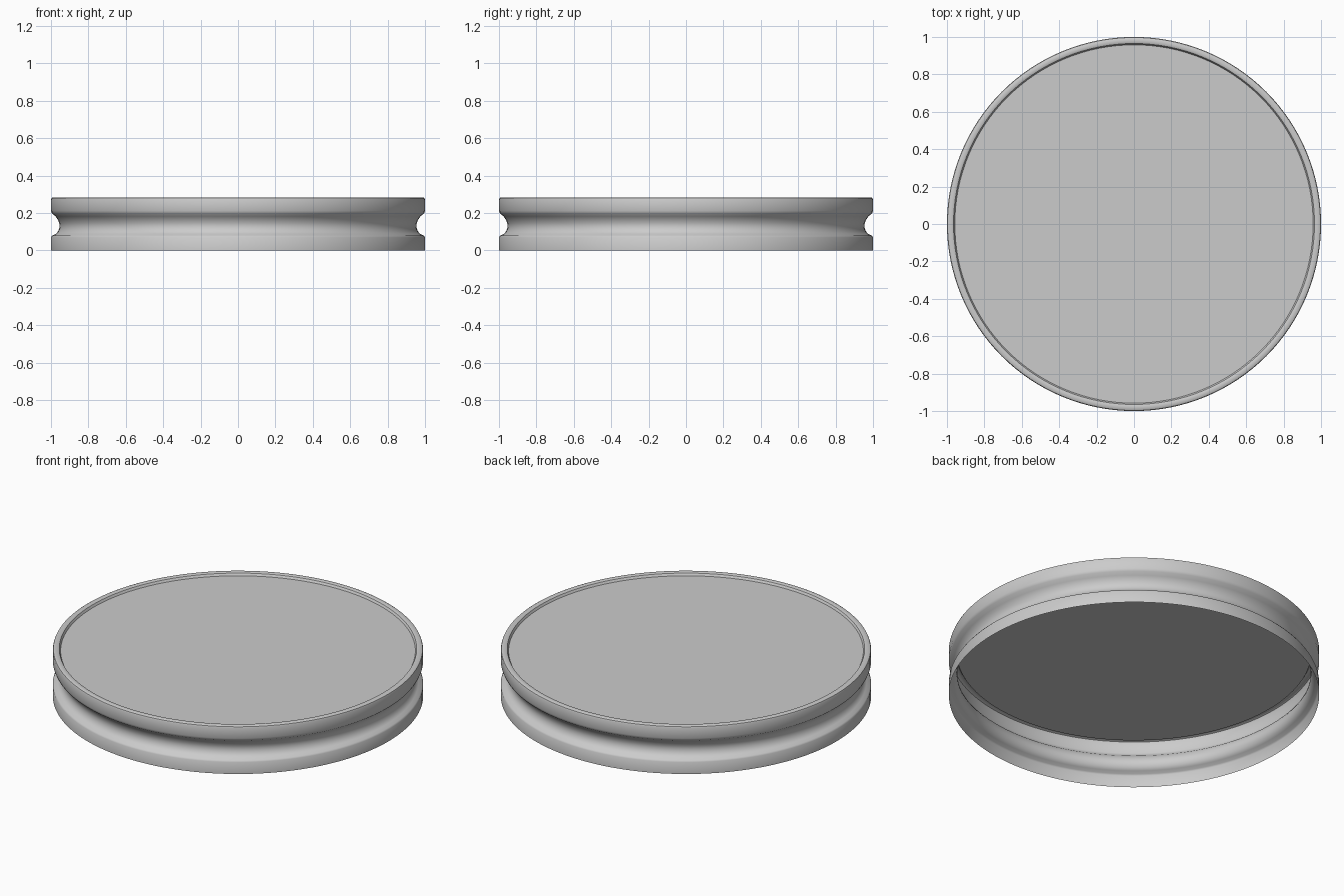
import bpy, bmesh, math

if "Cube" in bpy.data.objects:
    bpy.data.objects.remove(bpy.data.objects["Cube"])

# Half profile (radius, height) of the thin open-bottomed lid
profile = [(1.0, 0.0), (1.0, 0.07), (0.994, 0.079), (0.975, 0.088),
           (0.962, 0.102), (0.956, 0.118), (0.954, 0.132), (0.956, 0.146),
           (0.962, 0.162), (0.975, 0.182), (0.994, 0.197), (1.0, 0.212),
           (1.0, 0.272), (0.997, 0.280), (0.989, 0.284),
           (0.972, 0.284), (0.965, 0.281), (0.958, 0.268)]
SIDES = 128


def lathe(name, points, sides):
    bm = bmesh.new()
    rings = []
    for r, z in points:
        rings.append([bm.verts.new((r * math.cos(2 * math.pi * i / sides),
                                    r * math.sin(2 * math.pi * i / sides), z))
                      for i in range(sides)])
    for low, high in zip(rings, rings[1:]):
        for i in range(sides):
            j = (i + 1) % sides
            bm.faces.new((low[i], low[j], high[j], high[i]))
    # Recessed flat panel closes the top
    bm.faces.new(rings[-1])
    mesh = bpy.data.meshes.new(name)
    bm.to_mesh(mesh)
    bm.free()
    obj = bpy.data.objects.new(name, mesh)
    bpy.context.collection.objects.link(obj)
    return obj


# Grooved round lid
lid = lathe("grooved_lid", profile, SIDES)
bpy.context.view_layer.objects.active = lid
lid.select_set(True)
bpy.ops.object.shade_smooth_by_angle(angle=math.radians(35))
